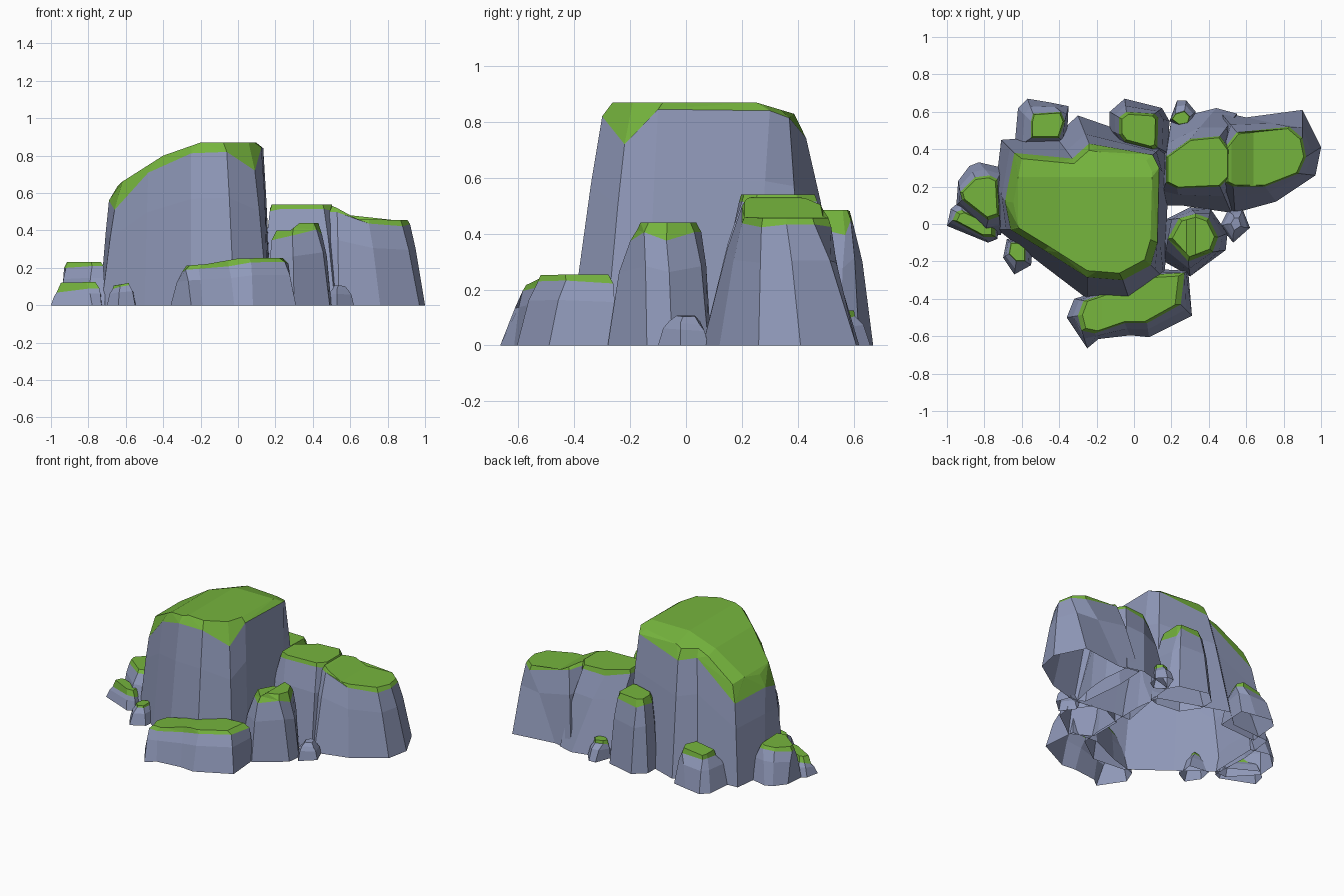
import bpy
import bmesh
from mathutils import Vector

default_cube = bpy.data.objects.get("Cube")
if default_cube:
    bpy.data.objects.remove(default_cube, do_unlink=True)


def make_material(name, colour):
    material = bpy.data.materials.new(name)
    material.use_nodes = True
    material.diffuse_color = colour
    material.node_tree.nodes["Principled BSDF"].inputs["Base Color"].default_value = colour
    return material


STONE = make_material("blue_grey_stone", (.28, .32, .49, 1))
GRASS = make_material("green_grass", (.18, .46, .047, 1))


def height_at(profile, x):
    """Height of the top at x, interpolated along a list of (x, z) pairs."""
    if x <= profile[0][0]:
        return profile[0][1]
    for (x0, z0), (x1, z1) in zip(profile, profile[1:]):
        if x <= x1:
            return z0 + (z1 - z0) * (x - x0) / (x1 - x0)
    return profile[-1][1]


def rock(name, profile, points, dip=.04, inset=.1, bulge=.15, grassy=True, fall=None):
    """Faceted open-bottomed rock with a grass cap.
    Each point holds base x, base y, grass edge x, grass edge y and,
    optionally, how far the grass hangs below the top there.
    fall is the y where the top starts to slope down to the back, and its slope."""
    def top_height(x, y):
        drop = fall[1] * max(0, y - fall[0]) if fall else 0
        return height_at(profile, x) - drop

    mesh_data = bmesh.new()
    count = len(points)
    centre = Vector((sum(p[2] for p in points), sum(p[3] for p in points))) / count
    foot, shoulder, edge, brow = [], [], [], []
    for index, point in enumerate(points):
        drop = point[4] if len(point) > 4 else dip * (1.5 if index % 3 == 0 else 1)
        rim = Vector(point[2:4])
        base = Vector(point[:2])
        rim_height = top_height(*rim) - drop
        foot.append(mesh_data.verts.new((*base, 0)))
        shoulder.append(mesh_data.verts.new((*base.lerp(rim, .7 - bulge), rim_height * .7)))
        edge.append(mesh_data.verts.new((*rim, rim_height)))
        brow.append(mesh_data.verts.new((*rim.lerp(centre, inset), 1)))

    # Stone sides, then the hanging rim of grass
    for lower, upper, slot in ((foot, shoulder, 0), (shoulder, edge, 0), (edge, brow, 1)):
        for i in range(count):
            j = (i + 1) % count
            face = mesh_data.faces.new((lower[i], lower[j], upper[j], upper[i]))
            face.material_index = slot if grassy else 0

    # Cap, creased wherever the height bends
    cap = mesh_data.faces.new(brow)
    cap.material_index = 1 if grassy else 0
    caps = [cap]
    cuts = [((x, 0, 0), (1, 0, 0)) for x, _ in profile[1:-1]]
    if fall:
        cuts.append(((0, fall[0], 0), (0, 1, 0)))
    for place, normal in cuts:
        parts = set(caps)
        for face in caps:
            parts.update(face.edges)
            parts.update(face.verts)
        result = bmesh.ops.bisect_plane(mesh_data, geom=list(parts), dist=.0001,
                                        plane_co=place, plane_no=normal)
        caps = [g for g in result["geom"] if isinstance(g, bmesh.types.BMFace)]
    for vert in {v for face in caps for v in face.verts}:
        vert.co.z = top_height(vert.co.x, vert.co.y)

    bmesh.ops.triangulate(mesh_data, faces=[f for f in mesh_data.faces if len(f.verts) > 4])
    bmesh.ops.recalc_face_normals(mesh_data, faces=mesh_data.faces)
    mesh = bpy.data.meshes.new(name)
    mesh_data.to_mesh(mesh)
    mesh_data.free()
    mesh.materials.append(STONE)
    mesh.materials.append(GRASS)
    obj = bpy.data.objects.new(name, mesh)
    bpy.context.collection.objects.link(obj)
    return obj


# Tall central rock with a top that curves down to one side
rock("main_rock", [(-.67, .61), (-.62, .66), (-.4, .8), (-.2, .87), (.2, .87)], [
    (-.73, -.03, -.66, -.03, .11), (-.5, -.21, -.48, -.14, .04),
    (-.25, -.4, -.25, -.285, .04), (-.02, -.42, -.06, -.3, .05),
    (.16, -.29, .09, -.22, .15), (.175, -.14, .125, -.1, .025),
    (.18, .25, .135, .3, .015), (.16, .42, .1, .37, .02),
    (-.3, .58, -.24, .43, .06), (-.42, .47, -.33, .35, .04),
    (-.71, .45, -.64, .38, .07), (-.74, .2, -.69, .12, .05)],
    inset=.1, bulge=.04, fall=(.25, .3))

# Low ledge in front
rock("front_ledge", [(-.3, .21), (-.17, .22), (0, .25), (.3, .255)], [
    (-.36, -.5, -.3, -.49), (-.25, -.665, -.28, -.57), (-.19, -.615, -.21, -.585),
    (-.02, -.595, -.05, -.53), (.08, -.605, .07, -.53), (.31, -.49, .25, -.43),
    (.29, -.25, .27, -.26), (.1, -.24, .1, -.27), (-.12, -.34, -.12, -.36),
    (-.32, -.4, -.27, -.41)], dip=.022)

# Rock beside the tall one
rock("side_rock", [(.17, .4), (.28, .4), (.33, .44), (.46, .44)], [
    (.16, -.2, .18, -.08), (.3, -.28, .29, -.2), (.49, -.14, .42, -.15),
    (.5, -.05, .45, -.07, .065), (.41, .08, .4, .03), (.3, .09, .33, .055),
    (.16, .02, .24, .03)], dip=.035, inset=.17, bulge=.2)

# Pair of joined rocks at the back
rock("back_rock_inner", [(.17, .54), (.5, .54)], [
    (.12, .1, .17, .22), (.25, .1, .23, .19), (.52, .06, .46, .2),
    (.56, .25, .51, .25), (.57, .4, .51, .4), (.55, .59, .46, .47),
    (.44, .62, .3, .455), (.2, .56, .17, .36)], dip=.025, inset=.06, bulge=.07)
rock("back_rock_outer", [(.48, .535), (.52, .525), (.64, .46), (.92, .455)], [
    (.48, .1, .49, .22), (.54, .06, .53, .2), (.76, .12, .7, .2),
    (.97, .26, .88, .27), (1, .41, .92, .36), (.9, .61, .9, .46),
    (.6, .57, .83, .52), (.46, .6, .55, .49), (.45, .4, .48, .4)],
    dip=.022, inset=.06, bulge=.07)

# Upright rock against the back wall
rock("back_pillar", [(-.08, .48), (.13, .485)], [
    (-.13, .5, -.08, .48), (-.05, .38, -.05, .44), (.12, .36, .1, .4),
    (.18, .38, .125, .41), (.19, .55, .13, .57, .09), (.15, .62, .11, .59),
    (-.05, .67, -.04, .6), (-.13, .6, -.08, .57)], dip=.035, inset=.15)

# Stepped rocks at the side
rock("side_step_upper", [(-.92, .23), (-.72, .23)], [
    (-.95, .1, -.92, .13), (-.8, -.06, -.78, .02), (-.71, -.06, -.72, .04),
    (-.7, .3, -.73, .24), (-.83, .33, -.77, .26), (-.88, .31, -.85, .25),
    (-.94, .23, -.93, .17)], dip=.02, inset=.13)
rock("side_step_lower", [(-.96, .12), (-.75, .125)], [
    (-1, -.01, -.97, .02), (-.78, -.1, -.8, -.07), (-.73, -.08, -.74, -.07),
    (-.72, .02, -.74, -.01), (-.92, .13, -.92, .075), (-.98, .08, -.95, .065)],
    dip=.035, inset=.2)

# Small rock at the rear corner
rock("rear_corner_rock", [(-.56, .22), (-.37, .25)], [
    (-.64, .4, -.55, .46), (-.36, .42, -.4, .46), (-.35, .63, -.37, .55),
    (-.45, .65, -.39, .6), (-.57, .67, -.54, .59), (-.62, .62, -.55, .55)],
    dip=.025, bulge=.2)

# Scattered stones around the foot
rock("rear_stone", [(.2, .125), (.3, .125)], [
    (.19, .55, .2, .56), (.26, .5, .24, .53), (.31, .53, .29, .54),
    (.33, .6, .3, .575), (.28, .66, .27, .605), (.23, .66, .22, .59)],
    dip=.02, bulge=.25)
rock("front_stone", [(-.66, .105), (-.58, .12)], [
    (-.7, -.18, -.67, -.16), (-.64, -.27, -.63, -.2), (-.55, -.22, -.58, -.2),
    (-.54, -.1, -.58, -.1), (-.68, -.08, -.66, -.1)], dip=.012, bulge=.25)
rock("bare_stone", [(.5, .11), (.6, .1)], [
    (.46, -.01, .5, 0), (.53, -.1, .53, -.06), (.62, -.02, .59, -.02),
    (.58, .08, .57, .05), (.5, .07, .53, .05)],
    dip=.02, inset=.4, bulge=.25, grassy=False)
